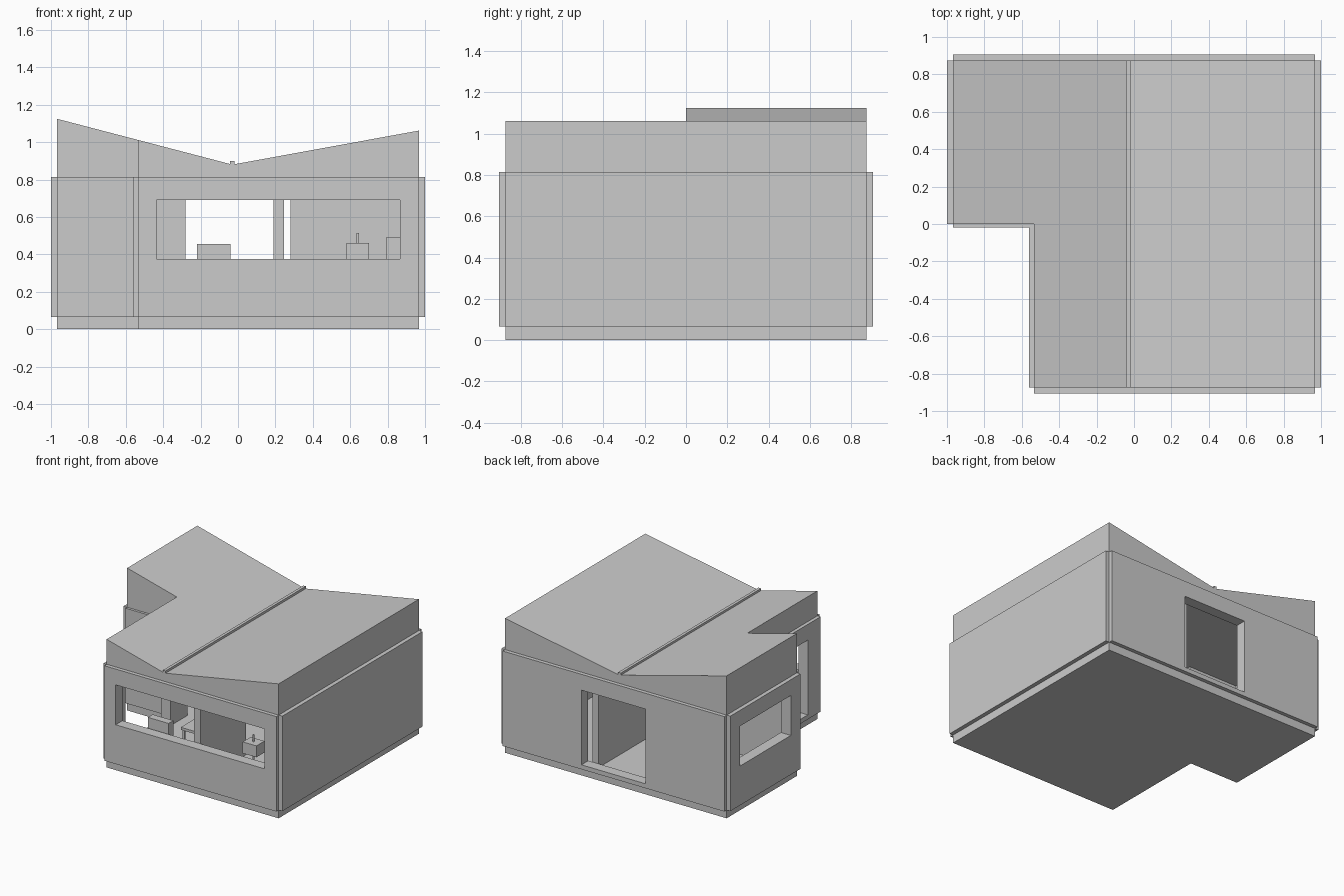
import bpy, bmesh
from mathutils import Vector

if "Cube" in bpy.data.objects:
    bpy.data.objects.remove(bpy.data.objects["Cube"])

mat = bpy.data.materials.new("plain_grey")
mat.diffuse_color = (0.6, 0.6, 0.6, 1)
mat.use_nodes = True
mat.node_tree.nodes["Principled BSDF"].inputs["Base Color"].default_value = mat.diffuse_color


def make(name, bm):
    bmesh.ops.recalc_face_normals(bm, faces=bm.faces[:])
    me = bpy.data.meshes.new(name)
    bm.to_mesh(me)
    bm.free()
    me.materials.append(mat)
    ob = bpy.data.objects.new(name, me)
    bpy.context.collection.objects.link(ob)
    return ob


def extrude(name, pts, vec):
    """Closed outline of 3D points swept along vec."""
    bm = bmesh.new()
    face = bm.faces.new([bm.verts.new(p) for p in pts])
    new = bmesh.ops.extrude_face_region(bm, geom=[face], use_keep_orig=True)["geom"]
    bmesh.ops.translate(bm, vec=Vector(vec),
                        verts=[v for v in new if isinstance(v, bmesh.types.BMVert)])
    return make(name, bm)


def boxes(name, *dims):
    """One object from boxes given as (x0, x1, y0, y1, z0, z1)."""
    bm = bmesh.new()
    for x0, x1, y0, y1, z0, z1 in dims:
        verts = bmesh.ops.create_cube(bm, size=1)["verts"]
        for v in verts:
            v.co = ((x0, x1)[v.co.x > 0], (y0, y1)[v.co.y > 0], (z0, z1)[v.co.z > 0])
    return make(name, bm)


def cut(ob, cutter):
    mod = ob.modifiers.new("cut", 'BOOLEAN')
    mod.operation, mod.solver, mod.object = 'DIFFERENCE', 'EXACT', cutter
    bpy.context.view_layer.objects.active = ob
    bpy.ops.object.modifier_apply(modifier=mod.name)


X, Y, NX, T, P = 0.968, 0.875, -0.535, 0.055, 0.03   # core size, notch, wall, panel


def footprint(d, z):
    """L-shaped outline inset by d."""
    return [(-X + d, d, z), (NX + d, d, z), (NX + d, -Y + d, z),
            (X - d, -Y + d, z), (X - d, Y - d, z), (-X + d, Y - d, z)]


# Window and door cutters
openings = boxes("openings",
                 (-0.435, 0.865, -1, -0.8, 0.375, 0.69),       # front window
                 (-1.1, -0.89, 0.12, 0.755, 0.375, 0.69),      # left window
                 (-0.28, 0.28, 0.8, 1, 0.1, 0.69),             # back door
                 (-0.62, -0.46, -0.7175, -0.1575, 0.1, 0.69))  # notch door
room = extrude("room_space", footprint(T, 0.0), (0, 0, 1))
notch = boxes("notch_space", (-2, NX, -2, 0, 0.5, 2))

# Floor slab, hollow walls and butterfly roof
extrude("foundation", footprint(0, 0), (0, 0, 0.07))
walls = extrude("walls", footprint(0, 0.07), (0, 0, 0.69))
cut(walls, room)
cut(walls, openings)
profile = [(-X, 0.76), (X, 0.76), (X, 1.062), (-0.03, 0.88), (-X, 1.125)]
roof = extrude("roof", [(x, -Y, z) for x, z in profile], (0, 2 * Y, 0))
cut(roof, notch)
boxes("valley_gutter", (-0.043, -0.02, -Y, Y, 0.87, 0.9))

# Cladding panels on each outer wall, open at the corners
for name, x0, x1, y0, y1 in [
        ("front_panel", NX, X, -Y - P, -Y),
        ("back_panel", -X, X, Y, Y + P),
        ("right_panel", X, 1, -Y, Y),
        ("left_panel", -1, -X, 0, Y),
        ("notch_side_panel", NX - 0.027, NX, -Y, 0),
        ("notch_back_panel", -X, NX - 0.027, -0.02, 0)]:
    cut(boxes(name, (x0, x1, y0, y1, 0.065, 0.815)), openings)

# Partition with a doorway
boxes("partition", (0.19, 0.245, -0.82, -0.25, 0.07, 0.76),
      (0.19, 0.245, 0.2, 0.82, 0.07, 0.76),
      (0.19, 0.245, -0.25, 0.2, 0.69, 0.76))

# Furniture
boxes("sofa", (-0.22, -0.04, -0.81, -0.75, 0.07, 0.455),
      (-0.22, -0.04, -0.75, -0.6, 0.07, 0.22))
boxes("low_table", (-0.22, -0.02, -0.4, -0.2, 0.2, 0.22),
      *[(x, x + 0.015, y, y + 0.015, 0.07, 0.2)
        for x in (-0.21, -0.045) for y in (-0.39, -0.225)])
boxes("floor_lamp", (0.58, 0.7, -0.77, -0.67, 0.37, 0.46),
      (0.634, 0.646, -0.726, -0.714, 0.07, 0.37),
      (0.634, 0.646, -0.726, -0.714, 0.46, 0.515))
boxes("cabinet", (0.79, 0.91, -0.6, -0.2, 0.07, 0.49))

for helper in (openings, room, notch):
    bpy.data.objects.remove(helper)
